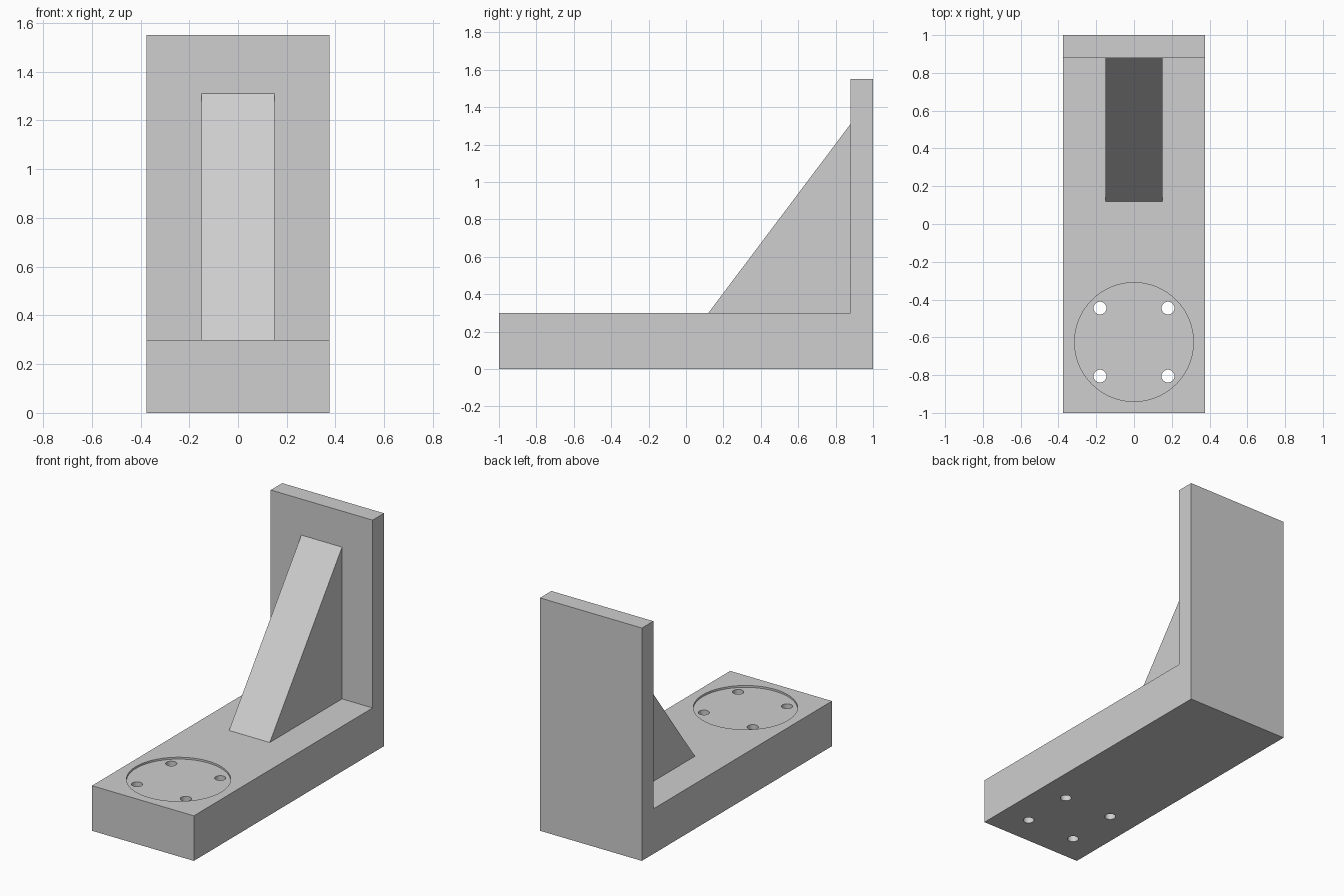
import bpy, bmesh, math

if "Cube" in bpy.data.objects:
    bpy.data.objects.remove(bpy.data.objects["Cube"])

grey = bpy.data.materials.new("light_grey")
grey.diffuse_color = (0.62, 0.62, 0.62, 1)
grey.use_nodes = True
grey.node_tree.nodes["Principled BSDF"].inputs["Base Color"].default_value = grey.diffuse_color


def finish(name, bm):
    bmesh.ops.recalc_face_normals(bm, faces=bm.faces)
    mesh = bpy.data.meshes.new(name)
    bm.to_mesh(mesh)
    bm.free()
    mesh.materials.append(grey)
    obj = bpy.data.objects.new(name, mesh)
    bpy.context.collection.objects.link(obj)
    return obj


def side_profile(name, points, width):
    """Extrude a (y, z) outline across x, centred."""
    bm = bmesh.new()
    face = bm.faces.new([bm.verts.new((-width / 2, y, z)) for y, z in points])
    new = bmesh.ops.extrude_face_region(bm, geom=[face])["geom"]
    bmesh.ops.translate(bm, vec=(width, 0, 0),
                        verts=[g for g in new if isinstance(g, bmesh.types.BMVert)])
    return finish(name, bm)


def cylinder(name, x, y, z0, z1, radius, sides):
    bm = bmesh.new()
    bmesh.ops.create_cone(bm, cap_ends=True, segments=sides,
                          radius1=radius, radius2=radius, depth=z1 - z0)
    bmesh.ops.translate(bm, vec=(x, y, (z0 + z1) / 2), verts=bm.verts)
    return finish(name, bm)


def combine(target, tool, operation):
    """Apply a boolean and remove the tool."""
    bpy.context.view_layer.objects.active = target
    mod = target.modifiers.new("boolean", 'BOOLEAN')
    mod.operation, mod.solver, mod.object = operation, 'EXACT', tool
    bpy.ops.object.modifier_apply(modifier=mod.name)
    bpy.data.objects.remove(tool)


# Base plate and upright wall as one L-shaped body
bracket = side_profile("angle_bracket", [(-1, 0), (1, 0), (1, 1.55), (0.88, 1.55),
                                         (0.88, 0.3), (-1, 0.3)], 0.75)

# Sloped stiffening rib, sunk slightly into the base and wall
rib = side_profile("rib", [(0.12, 0.3), (0.12, 0.25), (0.93, 0.25),
                           (0.93, 1.31), (0.88, 1.31)], 0.30)
combine(bracket, rib, 'UNION')

# Shallow round recess with four through holes
cy = -0.625
combine(bracket, cylinder("recess_cutter", 0, cy, 0.2875, 0.4, 0.3145, 96), 'DIFFERENCE')
for sx in (-1, 1):
    for sy in (-1, 1):
        hole = cylinder("hole_cutter", sx * 0.18, cy + sy * 0.18, -0.1, 0.4, 0.034, 32)
        combine(bracket, hole, 'DIFFERENCE')

# Smooth the round walls, keep hard edges
bpy.ops.object.select_all(action='DESELECT')
bracket.select_set(True)
bpy.context.view_layer.objects.active = bracket
bpy.ops.object.shade_smooth_by_angle(angle=math.radians(30))
